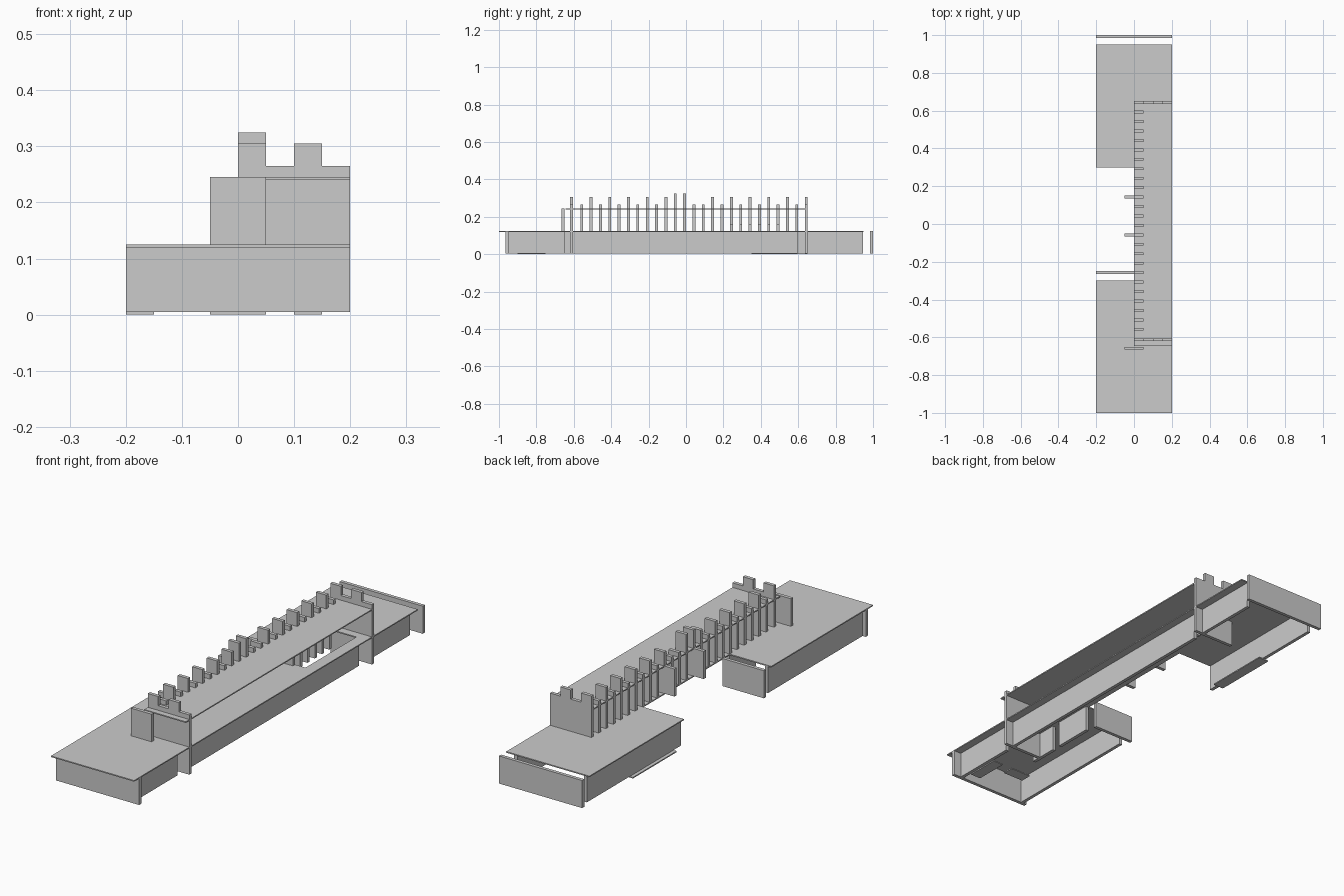
import bpy, bmesh

if "Cube" in bpy.data.objects:
    bpy.data.objects.remove(bpy.data.objects["Cube"])

T = 0.015   # card thickness


def box(name, x0, x1, y0, y1, z0, z1):
    bm = bmesh.new()
    bmesh.ops.create_cube(bm, size=1)
    for v in bm.verts:
        v.co = ((x0 + x1) / 2 + v.co.x * (x1 - x0),
                (y0 + y1) / 2 + v.co.y * (y1 - y0),
                (z0 + z1) / 2 + v.co.z * (z1 - z0))
    return finish(name, bm)


def finish(name, bm):
    me = bpy.data.meshes.new(name)
    bm.to_mesh(me)
    bm.free()
    ob = bpy.data.objects.new(name, me)
    bpy.context.collection.objects.link(ob)
    return ob


def extrude(name, pts, d):
    # flat outline pushed along d
    bm = bmesh.new()
    f = bm.faces.new([bm.verts.new(p) for p in pts])
    r = bmesh.ops.extrude_face_region(bm, geom=[f])
    vs = [g for g in r['geom'] if isinstance(g, bmesh.types.BMVert)]
    bmesh.ops.translate(bm, vec=d, verts=vs)
    bmesh.ops.recalc_face_normals(bm, faces=bm.faces[:])
    return finish(name, bm)


# terrace deck: C-shaped slab with a stairwell opening
deck = extrude("terrace_deck", [(x, y, 0.12) for x, y in (
    (-0.2, -1), (0.2, -1), (0.2, 0.95), (-0.2, 0.95), (-0.2, 0.3),
    (0, 0.3), (0, -0.3), (-0.2, -0.3))], (0, 0, 0.005))
hole = box("stairwell_cutter", 0.05, 0.15, 0.25, 0.6, 0.1, 0.15)
hole.hide_render = True
hole.hide_viewport = True
m = deck.modifiers.new("stairwell", 'BOOLEAN')
m.operation = 'DIFFERENCE'
m.solver = 'EXACT'
m.object = hole

# lower storey walls
for name, y in (("front_wall", -0.95), ("back_wall", 1.0)):
    box(name, -0.2, 0.2, y - T, y, 0.005, 0.12 if y < 0 else 0.125)
box("courtyard_wall", -0.2, 0, -0.265, -0.25, 0.005, 0.125)
for y0, y1 in ((-0.95, -0.65), (-0.605, 0.595), (0.65, 0.945)):
    box("right_wall", 0.15, 0.165, y0, y1, 0.005, 0.12)
for y0, y1 in ((-0.95, -0.3), (0.3, 0.945)):
    box("left_wall", -0.185, -0.17, y0, y1, 0.005, 0.12)
for y0, y1 in ((-0.65, -0.52), (-0.48, -0.3)):
    box("inner_wall", 0, T, y0, y1, 0.005, 0.12)

# thin floor strips
box("floor_strip", 0.1, 0.15, -0.9, -0.75, 0, 0.005)
box("floor_strip", -0.05, 0.05, -0.8, -0.75, 0, 0.005)
box("floor_strip", -0.2, -0.15, 0.35, 0.65, 0, 0.005)

# upper roof
box("upper_roof", 0, 0.2, -0.645, 0.65, 0.24, 0.245)

# battlemented end walls
outline = ((0, 0.005), (0.2, 0.005), (0.2, 0.265), (0.15, 0.265), (0.15, 0.305),
           (0.1, 0.305), (0.1, 0.265), (0.05, 0.265), (0.05, 0.305), (0, 0.305))
for y in (-0.605, 0.65):
    extrude("battlement_end_wall", [(x, y, z) for x, z in outline], (0, -T, 0))

# row of fins along the courtyard side
for i in range(-11, 13):
    if i in (-1, 0):
        top = 0.325
    elif (i < 0 and i % 2 == 0) or (i > 2 and i % 2 == 1):
        top = 0.305
    else:
        top = 0.265
    y = i * 0.05
    box("fin", 0, 0.05, y - T, y, 0.12, top)

# projecting side cards
for y in (-0.65, -0.05, 0.15):
    box("buttress", -0.05, 0.05 if y < -0.5 else 0, y - T, y, 0.125, 0.245)

# stairwell posts
for i in range(5, 11):
    y = i * 0.05
    box("stair_post", 0.05, 0.1, y - T, y, 0.1, 0.16)
